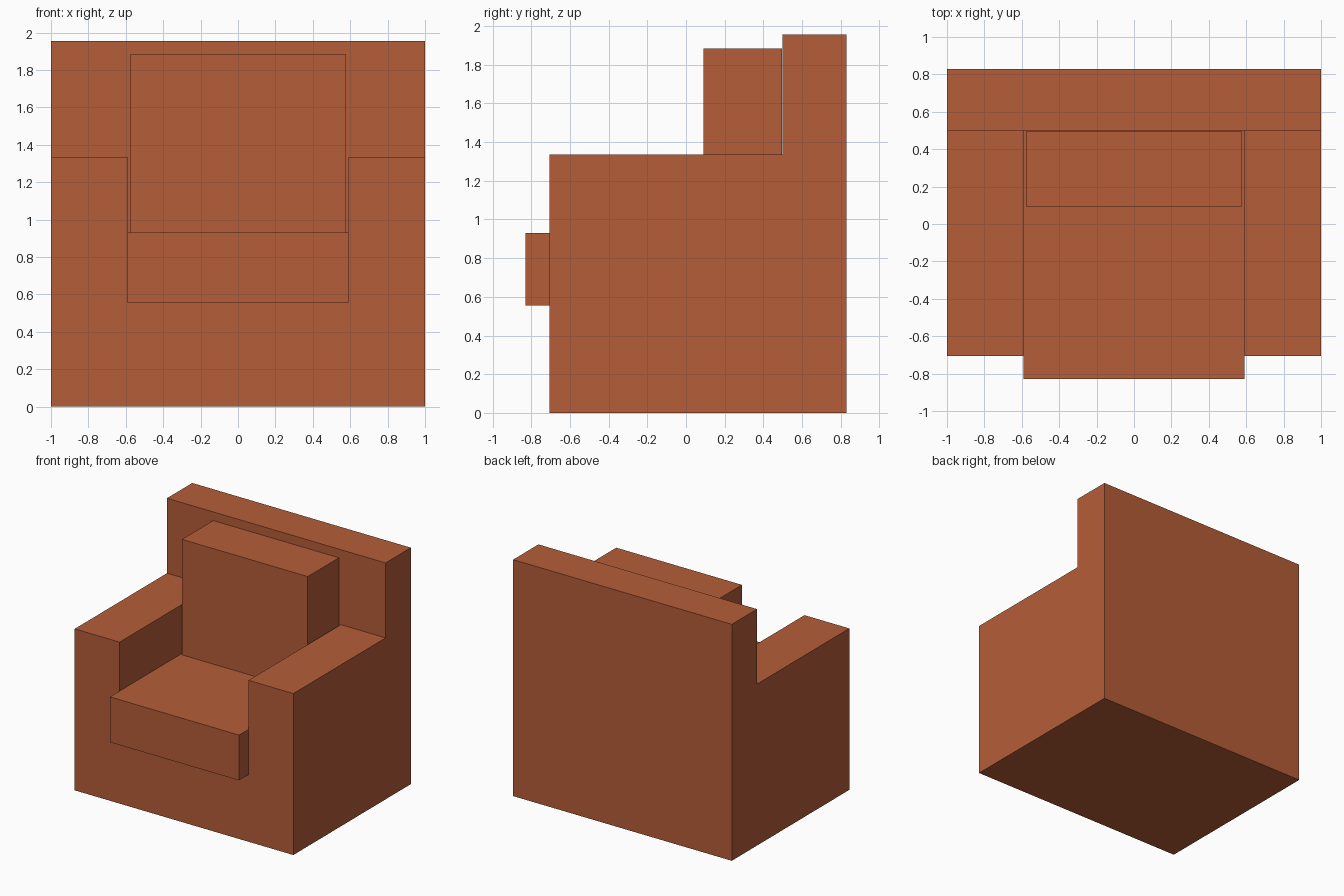
import bpy, bmesh
from mathutils import Vector

if "Cube" in bpy.data.objects:
    bpy.data.objects.remove(bpy.data.objects["Cube"])

fabric = bpy.data.materials.new("rust_fabric")
fabric.diffuse_color = (0.46, 0.11, 0.04, 1)
fabric.use_nodes = True
fabric.node_tree.nodes["Principled BSDF"].inputs["Base Color"].default_value = fabric.diffuse_color


def prism(name, profile, half_width):
    """Extrude a closed (y, z) side profile across the width, centred on x = 0."""
    bm = bmesh.new()
    face = bm.faces.new([bm.verts.new((-half_width, y, z)) for y, z in profile])
    side = bmesh.ops.extrude_face_region(bm, geom=[face])["geom"]
    verts = [v for v in side if isinstance(v, bmesh.types.BMVert)]
    bmesh.ops.translate(bm, vec=Vector((2 * half_width, 0, 0)), verts=verts)
    bmesh.ops.recalc_face_normals(bm, faces=bm.faces)
    mesh = bpy.data.meshes.new(name)
    bm.to_mesh(mesh)
    bm.free()
    mesh.materials.append(fabric)
    obj = bpy.data.objects.new(name, mesh)
    bpy.context.collection.objects.link(obj)
    return obj


def block(name, half_width, y0, y1, z0, z1):
    return prism(name, [(y0, z0), (y1, z0), (y1, z1), (y0, z1)], half_width)


# Frame: base, arms and backrest in one L-shaped side profile
frame = prism("frame", [(-0.705, 0), (0.83, 0), (0.83, 1.955), (0.5, 1.955),
                        (0.5, 1.335), (-0.705, 1.335)], 1.0)

# Seat well cut between the arms
well = block("seat_well_cutter", 0.59, -1.0, 0.5, 0.555, 1.6)
cut = frame.modifiers.new("seat_well", 'BOOLEAN')
cut.operation = 'DIFFERENCE'
cut.solver = 'EXACT'
cut.object = well
bpy.context.view_layer.objects.active = frame
bpy.ops.object.modifier_apply(modifier=cut.name)
bpy.data.objects.remove(well)

# Loose cushions
block("seat_cushion", 0.59, -0.83, 0.5, 0.555, 0.93)
block("back_cushion", 0.575, 0.09, 0.497, 0.93, 1.885)
